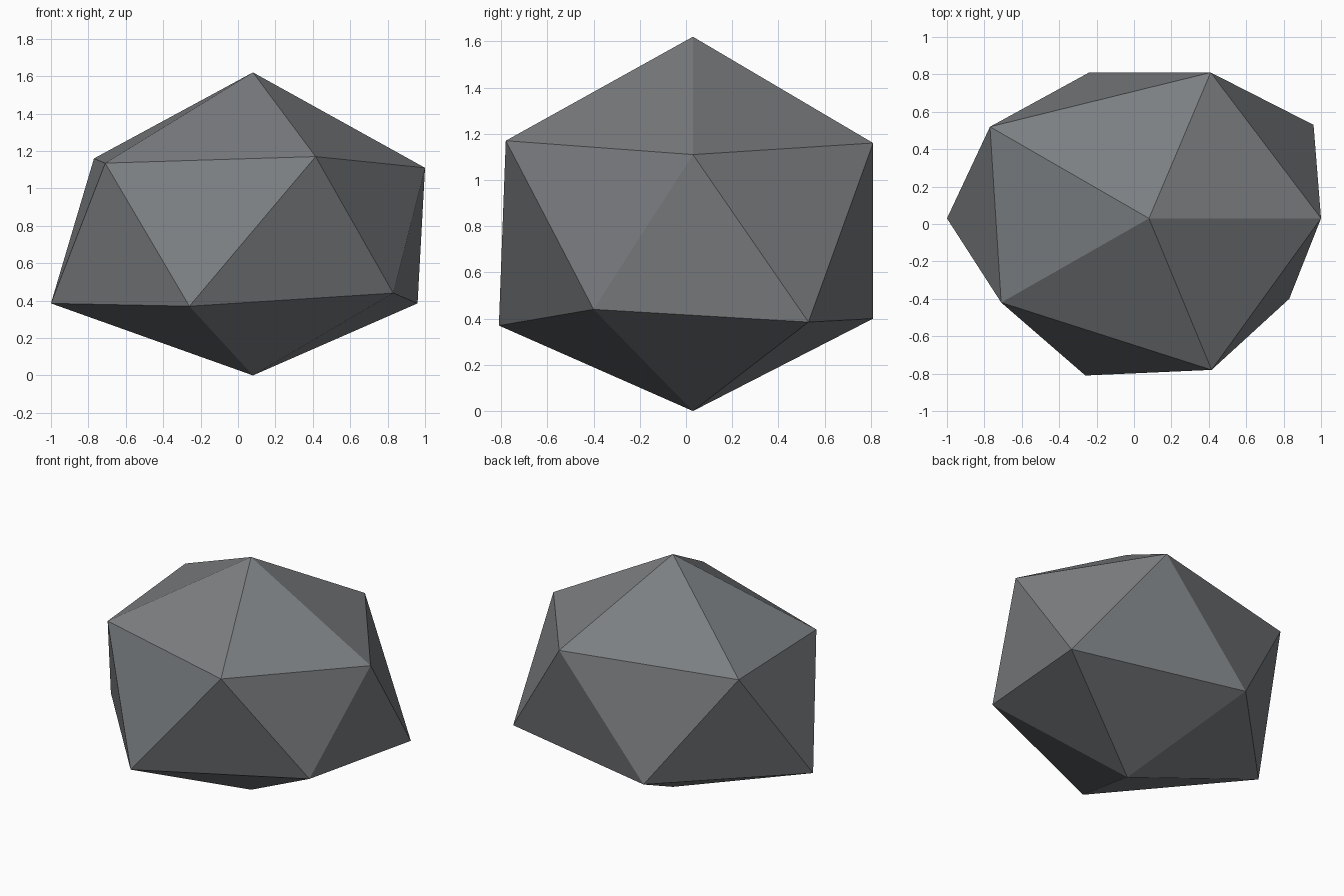
import bpy
import bmesh
from mathutils import Vector

cube = bpy.data.objects.get("Cube")
if cube:
    bpy.data.objects.remove(cube, do_unlink=True)

# Stone colour
stone = bpy.data.materials.new("slate_grey")
stone.use_nodes = True
colour = (0.20, 0.21, 0.22, 1.0)
stone.diffuse_color = colour
stone.node_tree.nodes["Principled BSDF"].inputs["Base Color"].default_value = colour

# Corners of the irregular rock: poles, upper ring, lower ring
poles = [(0.08, 0.03, 1.62), (0.08, 0.03, 0)]
upper_ring = [(1.0, 0.03, 1.11), (0.41, 0.81, 1.16), (-0.77, 0.52, 1.16),
              (-0.71, -0.42, 1.135), (0.415, -0.78, 1.17)]
lower_ring = [(-1.0, 0.03, 0.385), (-0.26, -0.81, 0.37), (0.83, -0.40, 0.44),
              (0.96, 0.53, 0.385), (-0.24, 0.81, 0.40)]
corners = [Vector(c) for c in poles + upper_ring + lower_ring]
centre = Vector((0, 0, 0.81))

# Twenty-sided ball, each vertex pulled to the corner lying in its direction
bm = bmesh.new()
bmesh.ops.create_icosphere(bm, subdivisions=1, radius=1)
for v in bm.verts:
    direction = v.co.normalized()
    v.co = max(corners, key=lambda c: (c - centre).normalized().dot(direction))
bmesh.ops.recalc_face_normals(bm, faces=bm.faces)

mesh = bpy.data.meshes.new("rock")
bm.to_mesh(mesh)
bm.free()
mesh.materials.append(stone)
rock = bpy.data.objects.new("rock", mesh)
bpy.context.collection.objects.link(rock)
